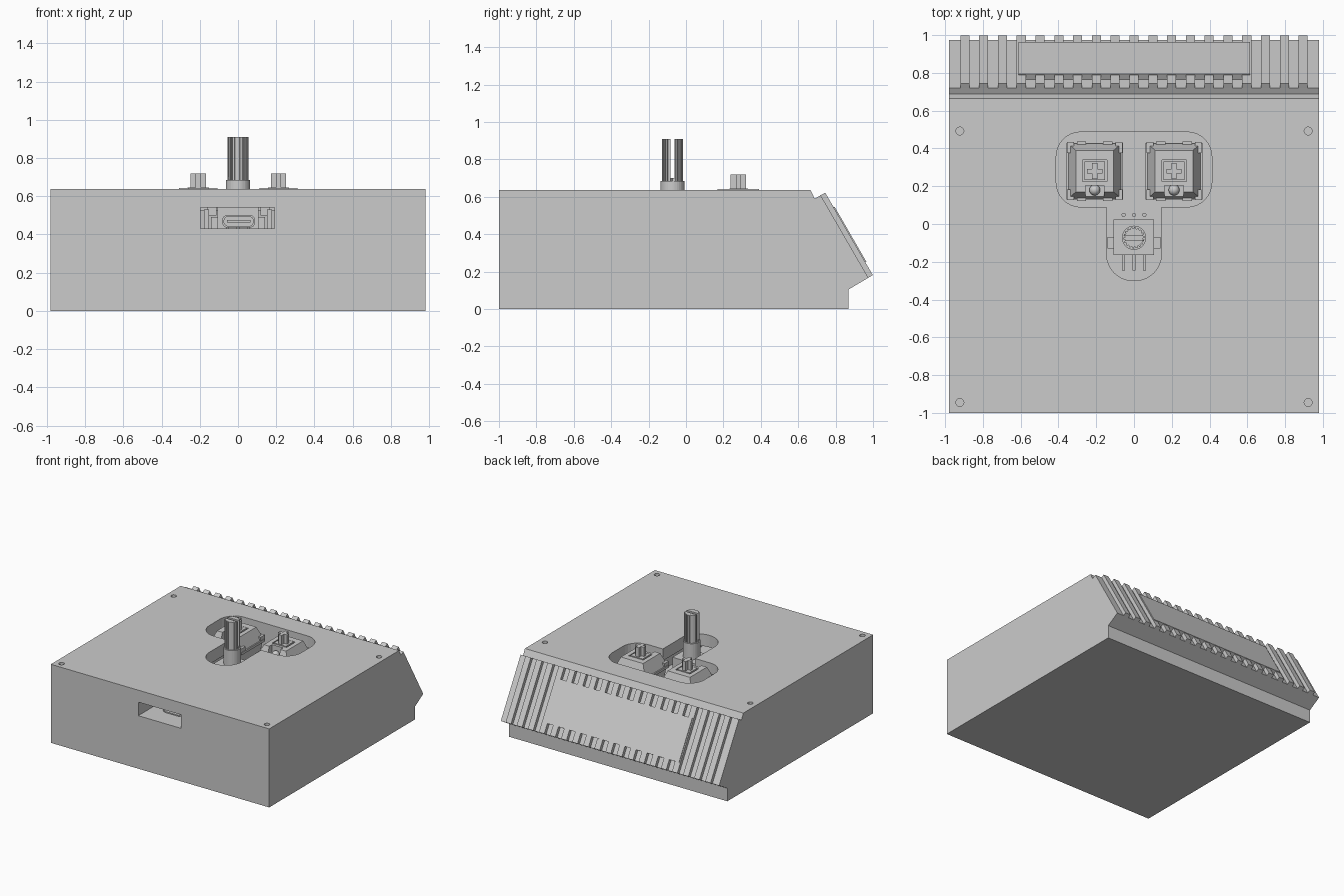
import bpy
import bmesh
from math import pi, cos, sin, radians
from mathutils import Matrix, Vector

if "Cube" in bpy.data.objects:
    bpy.data.objects.remove(bpy.data.objects["Cube"])

GREY = (0.6, 0.6, 0.6, 1)
grey = bpy.data.materials.new("plain grey")
grey.use_nodes = True
grey.diffuse_color = GREY
grey.node_tree.nodes["Principled BSDF"].inputs["Base Color"].default_value = GREY


def finish(bm, name):
    bmesh.ops.recalc_face_normals(bm, faces=bm.faces)
    mesh = bpy.data.meshes.new(name)
    bm.to_mesh(mesh)
    bm.free()
    mesh.materials.append(grey)
    ob = bpy.data.objects.new(name, mesh)
    bpy.context.collection.objects.link(ob)
    return ob


def prism(name, outline, z0, z1, matrix=None):
    """Extrude a flat outline from z0 to z1, optionally moved by a matrix."""
    bm = bmesh.new()
    face = bm.faces.new([bm.verts.new((x, y, z0)) for x, y in outline])
    top = bmesh.ops.extrude_face_region(bm, geom=[face])["geom"]
    for v in top:
        if isinstance(v, bmesh.types.BMVert):
            v.co.z = z1
    if matrix:
        bm.transform(matrix)
    return finish(bm, name)


def box(name, x0, x1, y0, y1, z0, z1, matrix=None):
    return prism(name, [(x0, y0), (x1, y0), (x1, y1), (x0, y1)], z0, z1, matrix)


def rounded(x0, x1, y0, y1, r, steps=8):
    corners = [(x1 - r, y1 - r), (x0 + r, y1 - r), (x0 + r, y0 + r), (x1 - r, y0 + r)]
    return [(cx + r * cos((q + i / steps) * pi / 2), cy + r * sin((q + i / steps) * pi / 2))
            for q, (cx, cy) in enumerate(corners) for i in range(steps + 1)]


def circle(cx, cy, r, n=24):
    return [(cx + r * cos(2 * pi * i / n), cy + r * sin(2 * pi * i / n)) for i in range(n)]


def frustum(name, cx, cy, base, top, z0, z1):
    """Tapered block; base and top are (width, depth)."""
    ob = box(name, -1, 1, -1, 1, z0, z1)
    for v in ob.data.vertices:
        w, d = base if v.co.z < (z0 + z1) / 2 else top
        v.co.x, v.co.y = cx + v.co.x * w / 2, cy + v.co.y * d / 2
    return ob


def cut(ob, cutters):
    for c in cutters:
        mod = ob.modifiers.new("cut", 'BOOLEAN')
        mod.operation, mod.solver, mod.object = 'DIFFERENCE', 'EXACT', c
    bpy.context.view_layer.update()
    graph = bpy.context.evaluated_depsgraph_get()
    mesh = bpy.data.meshes.new_from_object(ob.evaluated_get(graph))
    ob.modifiers.clear()
    ob.data = mesh
    for c in cutters:
        bpy.data.objects.remove(c)


FLOOR, TOP, HALF = 0.43, 0.637, 0.98

# Case: side profile (y, z) swept across x
side = [(-1, 0), (0.87, 0), (0.87, 0.105), (0.975, 0.167), (0.72, 0.608),
        (0.688, 0.59), (0.665, TOP), (-1, TOP)]
across = Matrix(((0, 0, 1, 0), (1, 0, 0, 0), (0, 1, 0, 0), (0, 0, 0, 1)))
case = prism("case", side, -HALF, HALF, across)

# Control opening, port tunnel and screw holes
cutters = [
    prism("key_opening", rounded(-0.412, 0.412, 0.09, 0.487, 0.13), FLOOR, 0.8),
    prism("dial_opening", rounded(-0.145, 0.145, -0.3, 0.25, 0.14), FLOOR, 0.8),
    box("port_tunnel", -0.195, 0.19, -1.1, 0.12, FLOOR, 0.54),
]
for x in (-0.922, 0.922):
    for y in (-0.945, 0.492):
        cutters.append(prism("screw_hole", circle(x, y, 0.021), 0.56, 0.8))
cut(case, cutters)

# Sloped rear: local x across, local y down the slope, local z outward
down = Vector((0, 0.5, -0.866))
out = Vector((0, 0.866, 0.5))
slope = Matrix.Translation((0, 0.72, 0.608)) @ Matrix(
    ((1, 0, 0), (0, down.y, out.y), (0, down.z, out.z))).to_4x4()
for i in range(-9, 10):
    x = i * 0.0995
    box("rear_rib", x - 0.024, x + 0.024, 0, 0.509, -0.004, 0.028, slope)
box("display_panel", -0.612, 0.615, 0.09, 0.43, -0.002, 0.034, slope)

# Key switches
for cx in (-0.208, 0.212):
    cy = 0.28
    frustum("switch_base", cx, cy, (0.25, 0.25), (0.27, 0.27), FLOOR, 0.525)
    frustum("switch_flange", cx, cy, (0.3, 0.3), (0.3, 0.3), 0.525, 0.545)
    housing = frustum("switch_housing", cx, cy, (0.28, 0.29), (0.2, 0.22), 0.545, 0.642)
    well = box("stem_well", cx - 0.065, cx + 0.065, cy - 0.055, cy + 0.06, 0.61, 0.7)
    window = box("lamp_window", cx - 0.05, cx + 0.05, cy - 0.2, cy - 0.075, 0.575, 0.7)
    cut(housing, [well, window])
    # Corner posts and side clips
    for sx in (-1, 1):
        for sy in (-1, 1):
            x, y = cx + sx * 0.128, cy + sy * 0.125
            box("switch_corner", x - 0.018, x + 0.018, y - 0.028, y + 0.028, 0.54, 0.575)
            box("switch_clip", cx + sx * 0.07 - 0.025, cx + sx * 0.07 + 0.025,
                cy + sy * 0.15 - 0.008, cy + sy * 0.15 + 0.008, 0.5, 0.56)
    # Stem platform and cross
    box("stem_platform", cx - 0.055, cx + 0.055, cy - 0.047, cy + 0.052, 0.6, 0.645)
    for name, w, d in (("stem_cross_wide", 0.04, 0.012), ("stem_cross_deep", 0.014, 0.042)):
        box(name, cx - w, cx + w, cy - d, cy + d, 0.64, 0.72)
    # Lamp dome
    bm = bmesh.new()
    bmesh.ops.create_uvsphere(bm, u_segments=20, v_segments=10, radius=0.029)
    bm.transform(Matrix.Translation((cx, cy - 0.1, 0.585)))
    lamp = finish(bm, "lamp_dome")
    lamp.data.shade_smooth()

# Rotary control
DY = -0.073
box("dial_body", -0.108, 0.106, -0.165, 0.023, FLOOR, 0.555)
prism("dial_collar", circle(0, DY, 0.064, 32), 0.55, 0.685)
teeth = 18
knurl = []
for i in range(teeth):
    for part, r in ((0, 0.056), (0.5, 0.056), (0.55, 0.049), (0.95, 0.049)):
        a = 2 * pi * (i + part) / teeth
        knurl.append((r * cos(a), DY + r * sin(a)))
shaft = prism("dial_shaft", knurl, 0.68, 0.91)
cut(shaft, [box("shaft_slot", -0.1, 0.1, DY - 0.011, DY + 0.011, 0.7, 1)])
for s in (-1, 1):
    box("dial_mount_tab", s * 0.122 - 0.018, s * 0.122 + 0.018, -0.13, -0.07, FLOOR, 0.49)
for x in (-0.055, 0, 0.055):
    box("dial_leg", x - 0.008, x + 0.008, -0.24, -0.16, 0.455, 0.475)
    box("dial_leg_end", x - 0.008, x + 0.008, -0.245, -0.225, FLOOR, 0.475)
    prism("dial_rear_pin", circle(x, 0.048, 0.011, 12), FLOOR, 0.45)

# Port connector, standing in the tunnel with its mouth to the front
facing = Matrix.Translation((0, -0.6, 0)) @ Matrix.Rotation(radians(90), 4, 'X')
shell = prism("port_shell", rounded(-0.083, 0.09, 0.435, 0.502, 0.03), 0, 0.25, facing)
cut(shell, [prism("port_mouth", rounded(-0.073, 0.08, 0.444, 0.493, 0.023), 0.1, 0.3, facing)])
box("port_tongue", -0.058, 0.065, -0.84, -0.69, 0.462, 0.475)
for s in (-1, 1):
    box("port_side_guide", s * 0.165 - 0.012, s * 0.165 + 0.012, -0.8, -0.65, FLOOR, 0.53)
